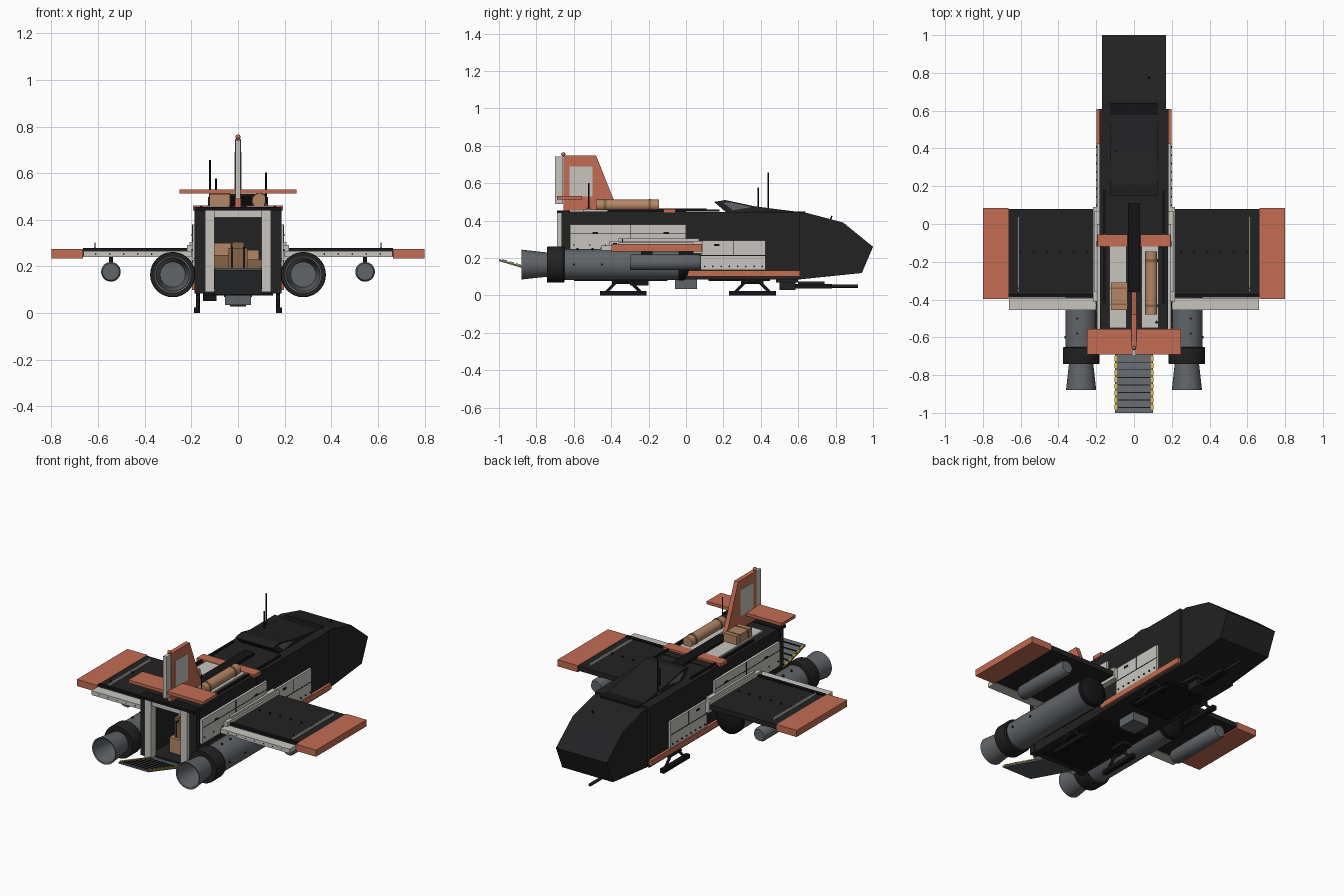
import bpy, bmesh, math
from mathutils import Vector

if "Cube" in bpy.data.objects:
    bpy.data.objects.remove(bpy.data.objects["Cube"])


def mat(name, r, g, b):
    m = bpy.data.materials.new(name)
    m.diffuse_color = (r, g, b, 1)
    m.use_nodes = True
    m.node_tree.nodes["Principled BSDF"].inputs["Base Color"].default_value = m.diffuse_color
    return m


DARK = mat("charcoal", 0.016, 0.016, 0.017)
BLACK = mat("black", 0.007, 0.007, 0.008)
LIGHT = mat("warm white", 0.58, 0.56, 0.52)
ORANGE = mat("faded orange", 0.54, 0.15, 0.085)
GREY = mat("steel grey", 0.12, 0.13, 0.14)
TAN = mat("canvas tan", 0.46, 0.24, 0.13)
BROWN = mat("crate brown", 0.24, 0.125, 0.06)
YELLOW = mat("hazard yellow", 0.65, 0.45, 0.04)


def finish(name, bm, m, mirror=False, smooth=False):
    bmesh.ops.recalc_face_normals(bm, faces=bm.faces)
    me = bpy.data.meshes.new(name)
    bm.to_mesh(me)
    bm.free()
    me.materials.append(m)
    ob = bpy.data.objects.new(name, me)
    bpy.context.collection.objects.link(ob)
    if mirror:
        ob.modifiers.new("Mirror", 'MIRROR')
    if smooth:
        bpy.ops.object.select_all(action='DESELECT')
        ob.select_set(True)
        bpy.context.view_layer.objects.active = ob
        bpy.ops.object.shade_smooth_by_angle(angle=math.radians(35))
    return ob


def add_prism(bm, pts, x0, x1):
    a = [bm.verts.new((x0, y, z)) for y, z in pts]
    b = [bm.verts.new((x1, y, z)) for y, z in pts]
    bm.faces.new(a)
    bm.faces.new(b)
    for i in range(len(pts)):
        j = (i + 1) % len(pts)
        bm.faces.new((a[i], a[j], b[j], b[i]))


def add_box(bm, x0, x1, y0, y1, z0, z1):
    add_prism(bm, [(y0, z0), (y1, z0), (y1, z1), (y0, z1)], x0, x1)


def prism(name, pts, x0, x1, m, mirror=False):
    bm = bmesh.new()
    add_prism(bm, pts, x0, x1)
    return finish(name, bm, m, mirror)


def boxes(name, m, *dims, mirror=False):
    bm = bmesh.new()
    for d in dims:
        add_box(bm, *d)
    return finish(name, bm, m, mirror)


def rods(name, m, *items, mirror=False, seg=8):
    # each item: start, end, radius
    bm = bmesh.new()
    for p, q, r in items:
        p, q = Vector(p), Vector(q)
        d = q - p
        mx = d.to_track_quat('Z', 'Y').to_matrix().to_4x4()
        mx.translation = (p + q) / 2
        bmesh.ops.create_cone(bm, cap_ends=True, segments=seg, radius1=r, radius2=r,
                              depth=d.length, matrix=mx)
    return finish(name, bm, m, mirror, seg > 8)


def lathe(name, m, profile, cx, cz, mirror=True, seg=32):
    # profile of (radius, y) spun about a lengthwise axis
    bm = bmesh.new()
    vs = [bm.verts.new((cx + r, y, cz)) for r, y in profile]
    es = [bm.edges.new(e) for e in zip(vs, vs[1:])]
    bmesh.ops.spin(bm, geom=vs + es, cent=(cx, 0, cz), axis=(0, 1, 0),
                   angle=2 * math.pi, steps=seg, use_merge=True)
    bmesh.ops.remove_doubles(bm, verts=bm.verts, dist=1e-5)
    return finish(name, bm, m, mirror, True)


# Hull: hollow cargo bay, solid forward body, faceted nose
boxes("cargo_bay_shell", DARK, (-.18, .18, -.65, 0, .085, .1), (-.18, .18, -.65, 0, .415, .45),
      (-.18, -.13, -.65, 0, .1, .415), (.13, .18, -.65, 0, .1, .415))
boxes("forward_body", DARK, (-.182, .182, -.08, .61, .085, .447))
prism("nose", [(.6, .085), (.94, .12), (1, .26), (.84, .39), (.65, .44), (.6, .44)], -.17, .17, DARK)
boxes("nose_top_plate", BLACK, (-.125, .125, .36, .64, .44, .45))
prism("canopy", [(.15, .5), (.21, .51), (.37, .476), (.6, .447), (.22, .44)], -.125, .125, DARK)
prism("canopy_side_glass", [(.2, .495), (.235, .498), (.35, .472), (.25, .455)], .125, .128, GREY, True)

# Rear door frame
boxes("door_posts", LIGHT, (.1, .142, -.69, -.64, .09, .44), mirror=True)
boxes("door_lintel", LIGHT, (-.1, .1, -.68, -.64, .41, .44))
boxes("door_surround", DARK, (.142, .187, -.665, -.63, .085, .45), mirror=True)
boxes("roof_lip", BLACK, (-.187, .187, -.69, -.62, .44, .455))

# Cargo ramp with ribs and hazard edges
def ramp_z(y):
    return .088 + (-.66 - y) * .3


def slab(y0, y1, lo, hi):
    return [(y0, ramp_z(y0) + lo), (y1, ramp_z(y1) + lo), (y1, ramp_z(y1) + hi), (y0, ramp_z(y0) + hi)]


prism("ramp", slab(-1, -.65, -.006, .004), -.1, .1, GREY)
bm = bmesh.new()
for i in range(7):
    y = -.73 - i * .04
    add_prism(bm, slab(y - .004, y, .004, .009), -.085, .085)
finish("ramp_ribs", bm, BLACK)
bm = bmesh.new()
for i in range(8):
    y = -.7 - i * .0365
    add_prism(bm, slab(y - .026, y, .004, .01), .09, .102)
finish("ramp_hazard_edges", bm, YELLOW, True)

# Cargo
boxes("cargo_crates", BROWN, (-.04, .04, -.55, -.47, .19, .28), (-.11, -.01, -.45, -.33, .1, .25),
      (.02, .11, -.42, -.3, .1, .23), (-.025, .025, -.53, -.49, .28, .305))
boxes("cargo_boxes", TAN, (-.06, .06, -.57, -.46, .1, .19), (-.1, -.03, -.43, -.35, .25, .3),
      (.03, .09, -.4, -.32, .23, .27))
boxes("cargo_straps", BLACK, (-.03, -.022, -.553, -.467, .19, .284), (.022, .03, -.553, -.467, .19, .284))

# Side plating
boxes("rear_side_panel", LIGHT, (.18, .195, -.62, 0, .235, .38), mirror=True)
boxes("wing_root", LIGHT, (.18, .218, -.41, .09, .225, .292), (.18, .208, -.36, .07, .292, .305), mirror=True)
boxes("forward_side_panel", LIGHT, (.18, .195, .08, .425, .135, .295), mirror=True)
boxes("side_skirt", ORANGE, (.175, .198, -.05, .61, .1, .133), mirror=True)
boxes("panel_seams", BLACK, (.19, .1965, .08, .425, .212, .216), (.19, .1965, -.62, 0, .328, .331),
      (.19, .1965, -.3, -.297, .3, .38), (.19, .1965, .25, .253, .216, .295),
      (.19, .199, -.5, -.47, .33, .34), (.19, .199, -.12, -.09, .33, .34),
      (.19, .199, .15, .18, .265, .275), mirror=True)
bolts = [((.19, .1 + i * .044, z), (.2, .1 + i * .044, z), .005) for i in range(8) for z in (.155,)]
bolts += [((.19, -.6 + i * .085, .27), (.2, -.6 + i * .085, .27), .004) for i in range(3)]
bolts += [((.25 + i * .07, -.15, .27), (.25 + i * .07, -.15, .28), .005) for i in range(6)]
bolts += [((.25 + i * .06, -.45, .253), (.25 + i * .06, -.456, .253), .004) for i in range(7)]
rods("bolts", BLACK, *bolts, mirror=True, seg=6)

# Roof fittings
boxes("roof_panels", LIGHT, (-.13, -.04, -.55, -.075, .45, .459), (.04, .13, -.55, -.075, .45, .459))
boxes("roof_band", ORANGE, (.035, .192, -.12, -.055, .44, .462), mirror=True)
boxes("roof_spine", BLACK, (-.033, .033, -.36, .11, .45, .466))
boxes("roof_rails", BLACK, (.152, .162, -.42, .18, .45, .46), mirror=True)
boxes("roof_crate", TAN, (-.122, -.035, -.455, -.31, .459, .51))
boxes("roof_crate_straps", BROWN, (-.124, -.033, -.43, -.42, .459, .512), (-.124, -.033, -.345, -.335, .459, .512))
rods("roof_roll", TAN, ((.092, -.48, .482), (.092, -.145, .482), .031), seg=20)
rods("roof_roll_straps", BROWN, *[((.092, y, .482), (.092, y + .014, .482), .034) for y in (-.44, -.2)], seg=20)
rods("antennas", BLACK, ((-.12, .44, .44), (-.12, .44, .657), .004), ((-.095, .385, .44), (-.095, .385, .577), .004),
     ((.12, -.52, .45), (.12, -.52, .602), .004), ((.08, .77, .4), (.08, .78, .425), .004))
rods("antenna_bases", GREY, ((-.12, .44, .44), (-.12, .44, .462), .009), ((.12, -.52, .45), (.12, -.52, .47), .009))

# Tail
prism("fin", [(-.655, .455), (-.36, .455), (-.39, .52), (-.48, .747), (-.655, .747)], -.013, .013, ORANGE)
prism("fin_panel", [(-.622, .53), (-.5, .53), (-.5, .69), (-.622, .69)], -.016, .016, LIGHT)
boxes("rudder", LIGHT, (-.011, .011, -.7, -.658, .49, .742))
boxes("tailplane", ORANGE, (-.25, .25, -.69, -.555, .513, .531))
bm = bmesh.new()
bmesh.ops.create_uvsphere(bm, u_segments=12, v_segments=8, radius=.011)
bmesh.ops.translate(bm, verts=bm.verts, vec=(0, -.656, .755))
finish("beacon", bm, ORANGE, smooth=True)

# Wings
boxes("wing", DARK, (.2, .668, -.39, .08, .243, .272), mirror=True)
boxes("wing_rear_beam", BLACK, (.215, .665, -.39, -.37, .265, .28), mirror=True)
boxes("flap", LIGHT, (.2, .663, -.455, -.392, .24, .266), mirror=True)
boxes("wing_tip", ORANGE, (.665, .8, -.397, .085, .235, .275), mirror=True)
boxes("wing_fence", LIGHT, (.609, .617, -.36, .04, .27, .284), mirror=True)
rods("wing_probe", BLACK, ((.613, -.34, .27), (.613, -.34, .302), .003), mirror=True)
lathe("wing_tank", GREY, [(0, -.3), (.036, -.3), (.042, -.29), (.042, .065), (.034, .08), (0, .08)], .545, .177)
boxes("tank_pylon", BLACK, (.537, .553, -.24, -.18, .21, .245), (.537, .553, -.02, .04, .21, .245), mirror=True)

# Engines
EX, EZ = .28, .165
lathe("engine_body", GREY, [(0, -.66), (.083, -.66), (.083, -.01), (0, -.01)], EX, EZ)
lathe("engine_intake", BLACK, [(.086, -.04), (.086, -.012), (.07, .004), (.04, .014), (0, .018)], EX, EZ)
lathe("engine_ring", DARK, [(.06, -.74), (.095, -.742), (.097, -.735), (.097, -.657), (.092, -.65), (.07, -.65)], EX, EZ)
lathe("engine_nozzle", GREY, [(0, -.72), (.054, -.72), (.072, -.877), (.08, -.88), (.064, -.735)], EX, EZ)
boxes("engine_mount", DARK, (.17, .24, -.55, -.1, .14, .2), (.25, .31, -.35, -.05, .22, .25), mirror=True)
rods("engine_studs", BLACK, *[((EX + .02, y, .23), (EX + .02, y, .253), .006) for y in (-.58, -.5)],
     *[((EX + .08, y, EZ), (EX + .088, y, EZ), .006) for y in (-.6, -.45)], mirror=True)

# Landing skids
for part, y in (("rear", -.335), ("front", .355)):
    boxes(part + "_skid", BLACK, (.162, .188, y - .125, y + .125, 0, .024), mirror=True)
    rods(part + "_skid_struts", DARK, ((.172, y - .09, .02), (.172, y - .02, .09), .008),
         ((.172, y + .09, .02), (.172, y + .02, .09), .008),
         ((.172, y - .06, .07), (.172, y + .06, .07), .008), mirror=True)

# Belly equipment and gun
boxes("belly_plates", BLACK, (-.15, .15, -.6, -.1, .076, .086), (-.14, .14, .12, .45, .076, .086))
boxes("belly_sensor", GREY, (-.055, .055, -.06, .06, .035, .086))
boxes("belly_box", BLACK, (-.15, -.092, -.3, -.2, .052, .086))
boxes("gun_mount", DARK, (-.06, .06, .48, .6, .07, .09), (-.035, .035, .5, .585, .028, .075))
boxes("gun_receiver", BLACK, (-.02, .02, .58, .78, .036, .062))
rods("gun_barrel", DARK, ((0, .7, .05), (0, .92, .05), .009), ((0, .6, .066), (0, .74, .066), .008), seg=12)
